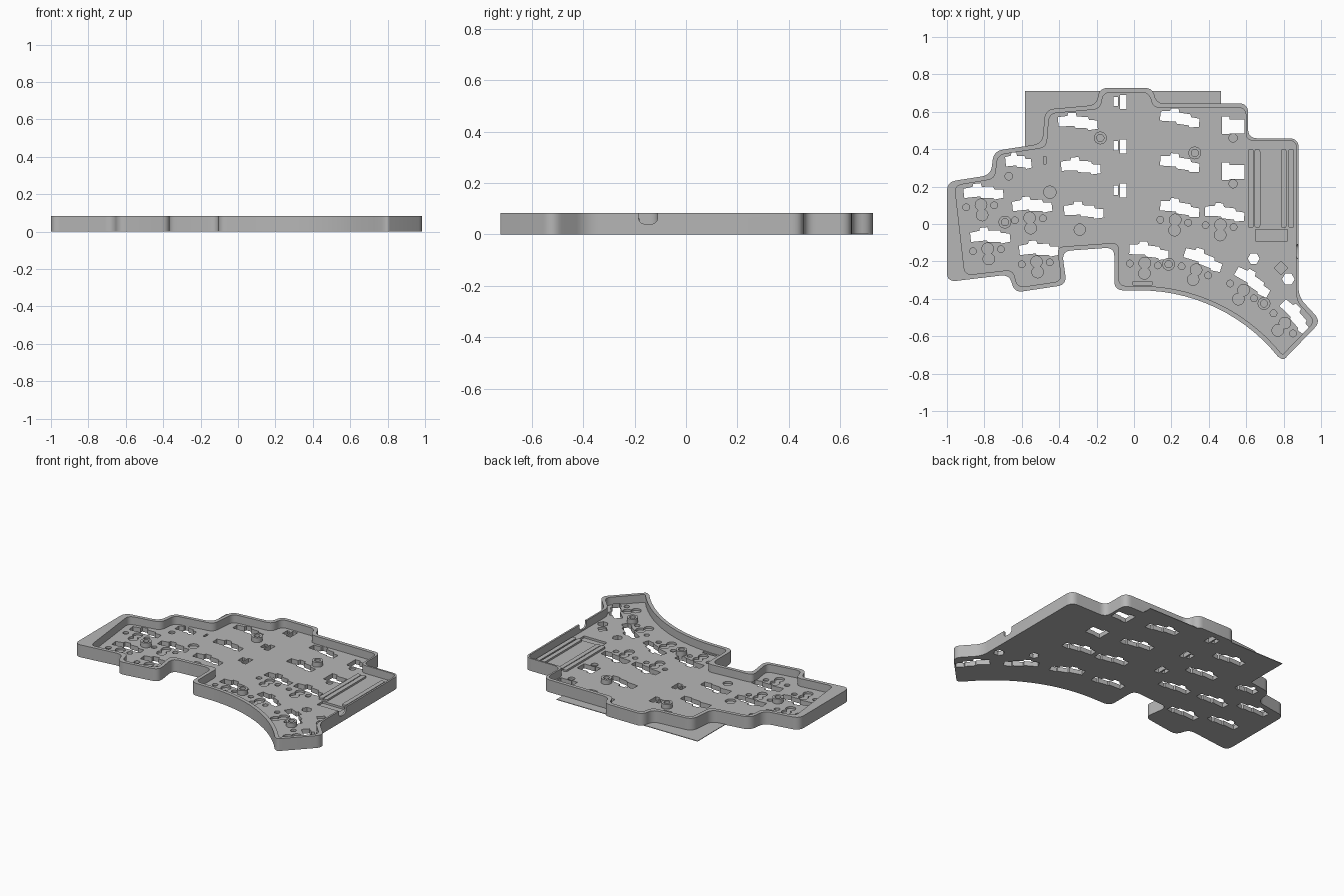
import bpy, bmesh
from math import radians, sin, cos, pi, asin
from mathutils import Vector, Matrix

if "Cube" in bpy.data.objects:
    bpy.data.objects.remove(bpy.data.objects["Cube"])

HEIGHT, FLOOR, POCKET = 0.083, 0.03, 0.016

grey = bpy.data.materials.new("case grey")
grey.use_nodes = True
grey.diffuse_color = (0.47, 0.47, 0.47, 1)
grey.node_tree.nodes["Principled BSDF"].inputs["Base Color"].default_value = grey.diffuse_color


def prisms(name, loops, z0, z1):
    """One object made of vertical prisms, one for each 2D loop."""
    bm = bmesh.new()
    for loop in loops:
        face = bm.faces.new([bm.verts.new((p[0], p[1], z0)) for p in loop])
        out = bmesh.ops.extrude_face_region(bm, geom=[face])
        moved = [g for g in out["geom"] if isinstance(g, bmesh.types.BMVert)]
        bmesh.ops.translate(bm, verts=moved, vec=(0, 0, z1 - z0))
    bmesh.ops.recalc_face_normals(bm, faces=bm.faces)
    mesh = bpy.data.meshes.new(name)
    bm.to_mesh(mesh)
    bm.free()
    mesh.materials.append(grey)
    ob = bpy.data.objects.new(name, mesh)
    bpy.context.collection.objects.link(ob)
    return ob


def combine(ob, other, operation="DIFFERENCE"):
    """Apply a boolean and remove the helper."""
    mod = ob.modifiers.new("cut", "BOOLEAN")
    mod.operation, mod.object, mod.solver = operation, other, "EXACT"
    mod.use_self = True
    bpy.context.view_layer.objects.active = ob
    bpy.ops.object.modifier_apply(modifier=mod.name)
    bpy.data.objects.remove(other)


def circle(x, y, r, n=20):
    return [(x + r * cos(2 * pi * i / n), y + r * sin(2 * pi * i / n)) for i in range(n)]


def rect(x0, y0, x1, y1):
    return [(x0, y0), (x1, y0), (x1, y1), (x0, y1)]


def place(loop, x, y, angle):
    turn = Matrix.Rotation(radians(angle), 2)
    return [turn @ Vector(p) + Vector((x, y)) for p in loop]


def rounded(loop, r, steps=7):
    """Round the sharp corners of a loop."""
    out = []
    for i, p in enumerate(loop):
        a, b = loop[i - 1] - p, loop[(i + 1) % len(loop)] - p
        if a.angle(b) > radians(160):
            out.append(p)
            continue
        d = min(r, 0.48 * a.length, 0.48 * b.length)
        a, b = p + a.normalized() * d, p + b.normalized() * d
        for k in range(steps + 1):
            t = k / steps
            out.append(a * (1 - t) ** 2 + p * 2 * t * (1 - t) + b * t ** 2)
    return out


def inset(loop, widths):
    """Move every edge of a clockwise loop inwards by its own width."""
    normals = []
    for i, p in enumerate(loop):
        e = (loop[(i + 1) % len(loop)] - p).normalized()
        normals.append(Vector((e.y, -e.x)))
    out = []
    for i, p in enumerate(loop):
        n, m, s, t = normals[i - 1], normals[i], widths[i - 1], widths[i]
        det = n.x * m.y - n.y * m.x
        if abs(det) < 0.002:
            out.append(p + m * t)
        else:
            out.append(p + Vector(((s * m.y - t * n.y), (t * n.x - s * m.x))) / det)
    return out


# Outline, clockwise from the left back corner, with the concave thumb arc
outline = [(-1, .225), (-.765, .262), (-.75, .39), (-.49, .43), (-.475, .612),
           (-.2, .637), (-.185, .727), (.1, .727), (.12, .645), (.61, .645),
           (.61, .458), (.88, .458), (.88, -.39), (1, -.52), (.8, -.727)]
R, end = 0.95, asin(0.74 / 0.95)
outline += [(.03 + R * sin(end * k / 14), -.355 - R * (1 - cos(end * k / 14)))
            for k in range(14, -1, -1)]
outline += [(-.105, -.355), (-.105, -.125), (-.385, -.145), (-.36, -.325),
            (-.64, -.367), (-.665, -.27), (-1, -.31)]
outline = [Vector(p) for p in outline]

# Body shell: thin rim at the right back, slanted inner face on the left
inner = list(outline)
inner[0], inner[-1] = Vector((-.985, .225)), Vector((-.925, -.3))
widths = [0.024] * len(inner)
widths[9] = widths[10] = widths[11] = 0.012
case = prisms("case_shell", [rounded(outline, 0.05)], 0, HEIGHT)
combine(case, prisms("cavity", [rounded(inset(inner, widths), 0.04)], FLOOR, 0.2))

# Thin plate under the back edge
combine(case, prisms("back_plate", [rect(-.583, .3, .465, .71)], 0, 0.004), "UNION")

# Socket openings
socket = [(-.11, -.02), (-.11, .03), (-.06, .035), (-.055, .05), (-.015, .05), (-.01, .03),
          (.05, .025), (.055, .01), (.1, .005), (.1, -.04), (.05, -.045), (.045, -.035),
          (-.02, -.03), (-.025, -.02)]
half = [(max(p[0], -.005), p[1]) for p in socket[4:13]]
bars = [rect(-.1, -.02, -.075, .03), rect(-.065, -.035, -.03, .04)]
small = [(x * .65, y) for x, y in socket]

# Columns: x, y, step x, step y, count, angle
keys = []
for x, y, dx, dy, count, angle in [(-.8, .17, .036, -.235, 2, 6), (-.54, .1, .037, -.235, 2, 6),
                                   (-.295, .545, .016, -.237, 3, 2), (-.01, .65, 0, -.237, 3, 0),
                                   (.25, .565, 0, -.24, 3, -4), (.49, .06, 0, 0, 1, -2),
                                   (.085, -.145, 0, 0, 1, -2), (.375, -.19, 0, 0, 1, -17),
                                   (.64, -.31, 0, 0, 1, -30), (.87, -.5, 0, 0, 1, -44)]:
    keys += [(x + dx * i, y + dy * i, angle) for i in range(count)]

holes, pockets = [], []
for x, y, angle in keys:
    shapes = [half] + bars if abs(x + .01) < .005 else [socket]
    holes += [place(s, x, y, angle) for s in shapes]
    # Keyhole and dot recesses beside the outer and thumb sockets
    if x < -.4 or y < .1 and x > .05:
        neck = rect(-.04, -.115, -.01, -.06)
        for s in (circle(-.025, -.065, .031), neck, circle(-.025, -.12, .031),
                  circle(-.105, -.07, .018), circle(.045, -.075, .018)):
            pockets.append(place(s, x, y, angle))
holes.append(place(small, -.615, .335, 6))
for y in (.53, .285):
    holes += [rect(.47, y - .05, .51, y + .045), rect(.5, y - .045, .59, y + .03)]
    pockets.append(circle(.53, y - .07, .022))

# Screw holes, slots and other recesses
holes += [circle(.64, -.185, .032, 6), circle(.825, -.295, .034, 6)]
pockets += [circle(.785, -.235, .036, 4), circle(-.45, .17, .033), circle(-.67, .255, .02),
            circle(-.29, -.03, .03), rect(-.005, -.325, .095, -.308),
            rect(.65, -.09, .82, -.03), rect(-.485, .32, -.47, .36)]
combine(case, prisms("recess_cutter", pockets, POCKET, FLOOR + 0.001))
combine(case, prisms("opening_cutter", holes, -0.1, FLOOR + 0.004))

# Cable notch through the right wall
notch = rounded([Vector(p) for p in ((-.185, .04), (-.185, .12), (-.11, .12), (-.11, .04))], .03)
cutter = prisms("notch_cutter", [notch], .8, .95)
cutter.data.transform(Matrix(((0, 0, 1, 0), (1, 0, 0, 0), (0, 1, 0, 0), (0, 0, 0, 1))))
combine(case, cutter)

# Screw standoffs
parts = [case]
for i, (x, y) in enumerate([(-.18, .46), (.325, .38), (-.69, .01), (.185, -.215), (.695, -.425)]):
    post = prisms(f"standoff_{i + 1}", [circle(x, y, .034, 32)], POCKET, .062)
    combine(post, prisms("bore", [circle(x, y, .019, 24)], FLOOR, .1))
    parts.append(post)

# Ridges of the battery bay
for i, x in enumerate((.61, .645, .785, .825)):
    bar = [Vector(p) for p in rect(x, -.02, x + .03, .4)]
    parts.append(prisms(f"bay_ridge_{i + 1}", [rounded(bar, .012)], FLOOR - .005, .042))

for ob in parts:
    bpy.ops.object.select_all(action="DESELECT")
    ob.select_set(True)
    bpy.context.view_layer.objects.active = ob
    bpy.ops.object.shade_smooth_by_angle(angle=radians(30))
